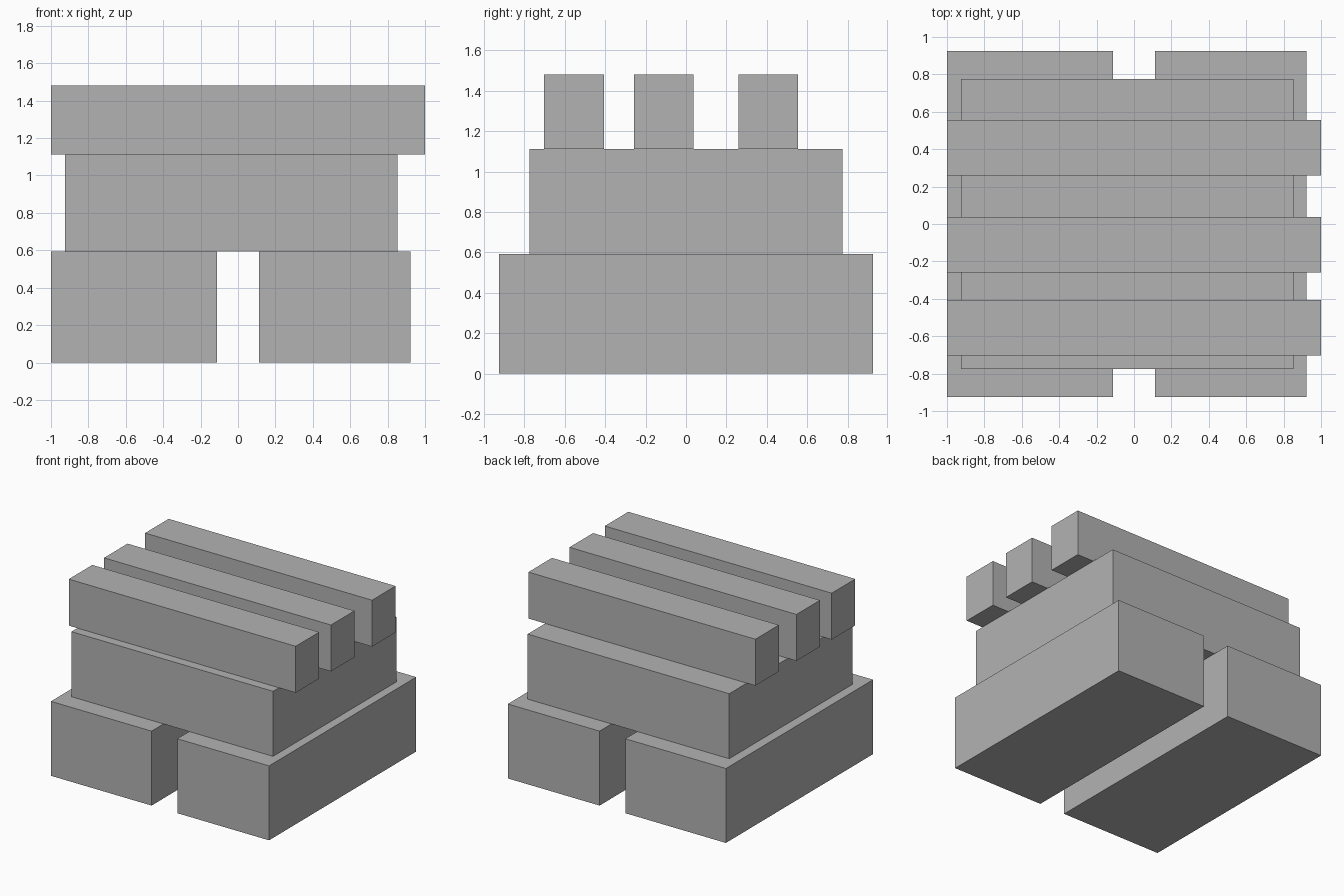
import bpy

# Remove the default cube
old = bpy.data.objects.get("Cube")
if old:
    bpy.data.objects.remove(old, do_unlink=True)

# Single flat grey
grey = bpy.data.materials.new("plain_grey")
grey.use_nodes = True
colour = (0.45, 0.45, 0.45, 1)
grey.diffuse_color = colour
grey.node_tree.nodes["Principled BSDF"].inputs["Base Color"].default_value = colour


def box(name, x, y, z):
    """Add a box spanning the given (low, high) ranges."""
    spans = (x, y, z)
    bpy.ops.mesh.primitive_cube_add(size=1, location=[(a + b) / 2 for a, b in spans])
    ob = bpy.context.object
    ob.name = ob.data.name = name
    ob.scale = [b - a for a, b in spans]
    bpy.ops.object.transform_apply(location=False, rotation=False, scale=True)
    ob.data.materials.append(grey)
    return ob


BASE_TOP, BODY_TOP, TOP = 0.593, 1.111, 1.481
BASE_Y, BODY_Y = 0.926, 0.776
BAR_DEPTH = 0.296

# Two long base blocks with a channel between them
box("right_base_block", (-1, -0.113), (-BASE_Y, BASE_Y), (0, BASE_TOP))
box("left_base_block", (0.113, 0.922), (-BASE_Y, BASE_Y), (0, BASE_TOP))

# Middle block bridging the channel
box("middle_block", (-0.924, 0.852), (-BODY_Y, BODY_Y), (BASE_TOP, BODY_TOP))

# Three crosswise bars on top
for name, y in (("front_bar", -0.702), ("centre_bar", -0.258), ("back_bar", 0.259)):
    box(name, (-1, 1), (y, y + BAR_DEPTH), (BODY_TOP, TOP))
